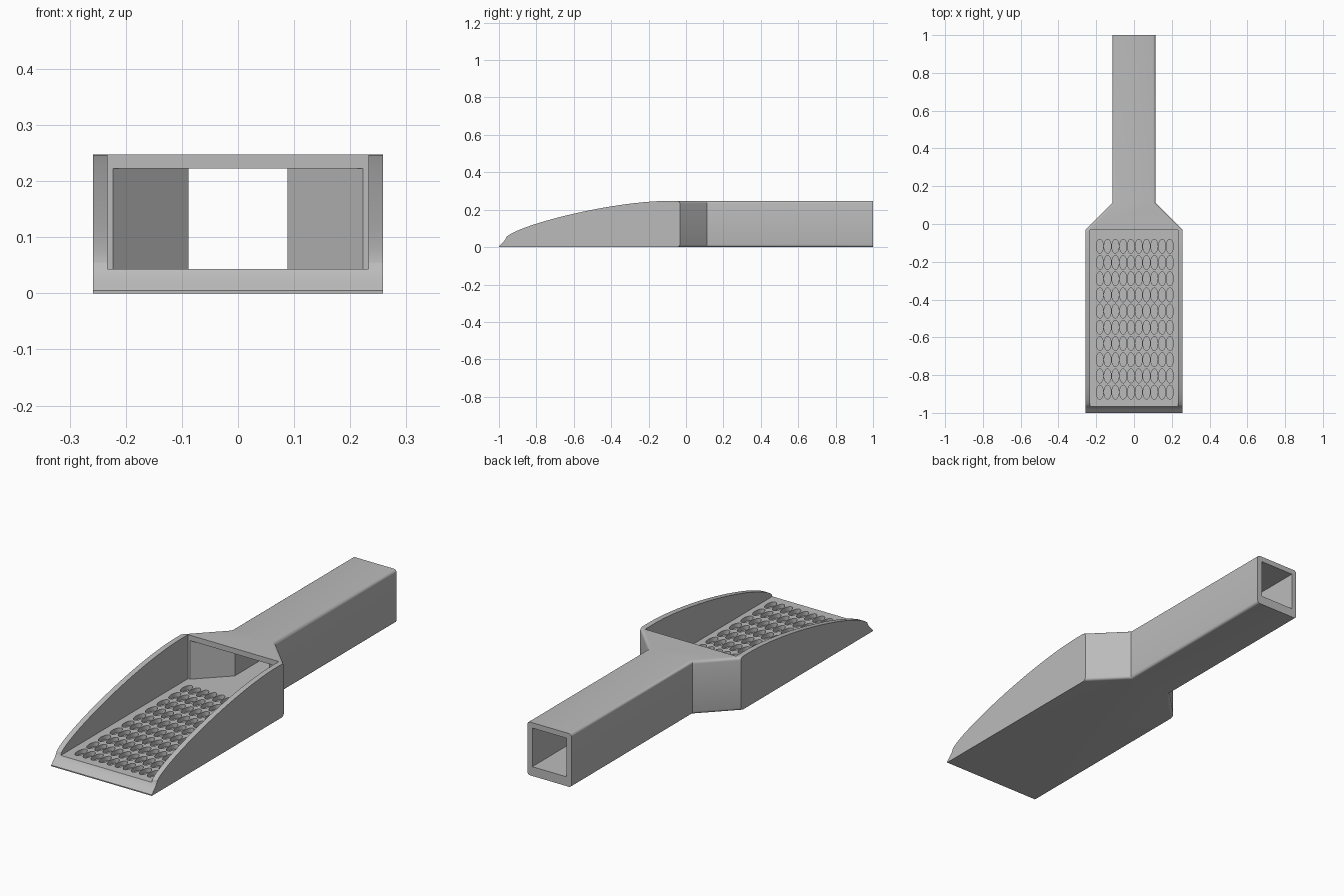
import bpy, bmesh, math
from mathutils import Vector
from mathutils.geometry import interpolate_bezier

cube = bpy.data.objects.get("Cube")
if cube:
    bpy.data.objects.remove(cube, do_unlink=True)

grey = bpy.data.materials.new("plain grey")
grey.use_nodes = True
colour = (0.5, 0.5, 0.5, 1)
grey.diffuse_color = colour
grey.node_tree.nodes["Principled BSDF"].inputs["Base Color"].default_value = colour

HEIGHT, FLOOR, ROOF, WALL = 0.247, 0.043, 0.222, 0.025


def add_prism(bm, points, offset):
    """Extrude a closed polygon along an offset."""
    face = bm.faces.new([bm.verts.new(p) for p in points])
    new = bmesh.ops.extrude_face_region(bm, geom=[face])["geom"]
    bmesh.ops.translate(bm, vec=offset, verts=[v for v in new if isinstance(v, bmesh.types.BMVert)])


def make_object(name, bm):
    bmesh.ops.recalc_face_normals(bm, faces=bm.faces[:])
    mesh = bpy.data.meshes.new(name)
    bm.to_mesh(mesh)
    bm.free()
    mesh.materials.append(grey)
    obj = bpy.data.objects.new(name, mesh)
    bpy.context.collection.objects.link(obj)
    return obj


def prism(name, points, offset):
    bm = bmesh.new()
    add_prism(bm, points, offset)
    return make_object(name, bm)


def mirrored(half, z):
    return [(x, y, z) for x, y in half] + [(-x, y, z) for x, y in reversed(half)]


def carve(target, cutter):
    cutter.hide_render = True
    bpy.context.view_layer.objects.active = target
    mod = target.modifiers.new("cut", "BOOLEAN")
    mod.operation, mod.solver, mod.object = "DIFFERENCE", "EXACT", cutter
    bpy.ops.object.modifier_apply(modifier=mod.name)
    bpy.data.objects.remove(cutter, do_unlink=True)


# Outer body: wide head, tapered shoulders, square handle
bm = bmesh.new()
outline = [(0.258, -1), (0.258, -0.033), (0.113, 0.113), (0.113, 1)]
add_prism(bm, mirrored(outline, 0), (0, 0, HEIGHT))
long_edges = []
for e in bm.edges:
    a, b = (v.co for v in e.verts)
    if min(a.y, b.y) > -0.1 and abs(a.z - b.z) < 0.01 and abs(a.y - b.y) > 0.01:
        long_edges.append(e)
bmesh.ops.bevel(bm, geom=long_edges, offset=0.013, segments=4, profile=0.5, affect="EDGES")
scoop = make_object("scoop", bm)

# Hollow running through the head and the handle
inner = [(0.233, -1.1), (0.233, -0.043), (0.088, 0.102), (0.088, 1.1)]
carve(scoop, prism("hollow", mirrored(inner, FLOOR), (0, 0, ROOF - FLOOR)))

# Open top of the head
opening = [(0.233, -1.1), (0.233, -0.033)]
carve(scoop, prism("opening", mirrored(opening, FLOOR), (0, 0, 0.4)))

# Curved rim and sharp front lip
lip = [(-1, 0.005), (-0.985, 0.02), (-0.965, 0.035), (-0.96, 0.055)]
rim = [(-0.96, 0.055), (-0.89, 0.12), (-0.4, HEIGHT), (-0.08, HEIGHT + 0.0005)]
curve = interpolate_bezier(*[Vector((0, *p)) for p in lip], 8)
curve += interpolate_bezier(*[Vector((0, *p)) for p in rim], 28)[1:]
side = [(0, -1.1, 0.005)] + curve + [(0, -0.08, 0.5), (0, -1.1, 0.5)]
carve(scoop, prism("rim_cutter", [(-0.4, p[1], p[2]) for p in side], (0.8, 0, 0)))

# Grid of oval pockets in the floor
bm = bmesh.new()
for col in range(10):
    for row in range(10):
        cx, cy = -0.181 + 0.0412 * col, -0.118 - 0.0858 * row
        angles = [math.tau * i / 24 for i in range(24)]
        oval = [(cx + 0.0185 * math.cos(a), cy + 0.037 * math.sin(a), FLOOR - 0.02) for a in angles]
        add_prism(bm, oval, (0, 0, 0.04))
carve(scoop, make_object("pockets", bm))

bpy.ops.object.select_all(action="DESELECT")
scoop.select_set(True)
bpy.context.view_layer.objects.active = scoop
bpy.ops.object.shade_smooth_by_angle(angle=math.radians(30))
